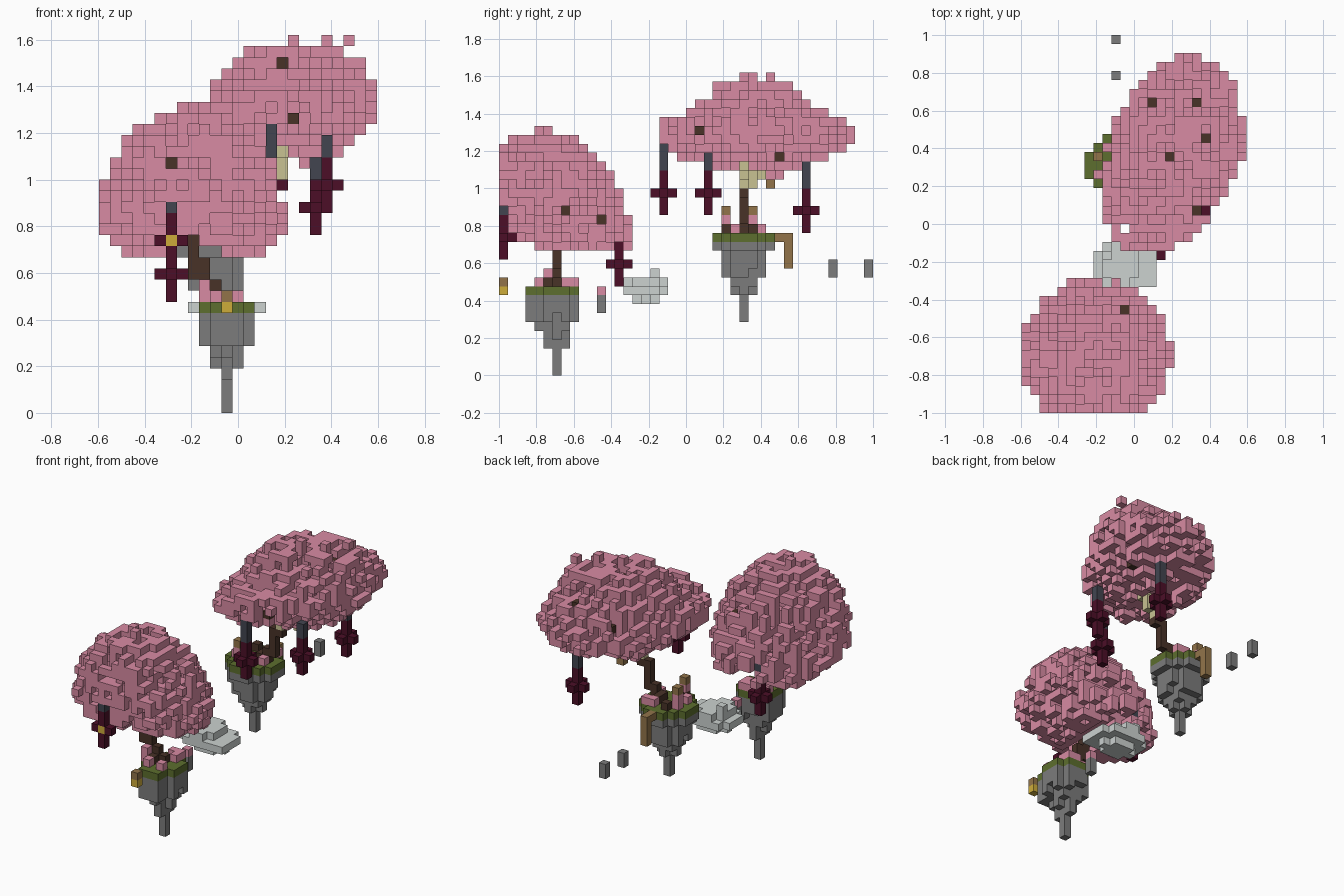
import bpy, bmesh, random
from math import hypot, sqrt
from mathutils import Vector

random.seed(7)
if bpy.data.objects.get("Cube"):
    bpy.data.objects.remove(bpy.data.objects["Cube"], do_unlink=True)

V = 2 / 42                                  # edge of one block
ORIGIN = Vector((-12.5 * V, -1, 0))


def material(name, rgb):
    lin = [((c / 255 + 0.055) / 1.055) ** 2.4 for c in rgb] + [1]
    m = bpy.data.materials.new(name)
    m.use_nodes = True
    m.diffuse_color = lin
    bsdf = m.node_tree.nodes["Principled BSDF"]
    bsdf.inputs["Base Color"].default_value = lin
    bsdf.inputs["Roughness"].default_value = 0.9
    return m


PINK = material("blossom pink", (216, 139, 163))
STONE = material("stone grey", (124, 124, 124))
GRASS = material("grass green", (93, 110, 46))
BARK = material("dark bark", (72, 50, 39))
WOOD = material("tan wood", (146, 116, 74))
KHAKI = material("pale khaki", (200, 194, 146))
MAROON = material("maroon", (76, 15, 39))
SLATE = material("slate", (66, 69, 80))
GOLD = material("gold", (206, 172, 58))
CLOUD = material("cloud white", (204, 210, 208))


def build(name, mat, cells):
    """Mesh the outer faces of a set of blocks."""
    cells = set(cells)
    bm = bmesh.new()
    verts = {}

    def vert(p):
        if p not in verts:
            verts[p] = bm.verts.new(ORIGIN + Vector(p) * V)
        return verts[p]

    for c in sorted(cells):
        for a in range(3):
            b, d = (a + 1) % 3, (a + 2) % 3
            for s in (0, 1):
                n = list(c)
                n[a] += 2 * s - 1
                if tuple(n) in cells:
                    continue
                quad = []
                for u, w in ((0, 0), (1, 0), (1, 1), (0, 1)):
                    p = list(c)
                    p[a] += s
                    p[b] += u
                    p[d] += w
                    quad.append(vert(tuple(p)))
                bm.faces.new(quad if s else quad[::-1])
    me = bpy.data.meshes.new(name)
    bm.to_mesh(me)
    bm.free()
    me.materials.append(mat)
    ob = bpy.data.objects.new(name, me)
    bpy.context.collection.objects.link(ob)


def column(i, j, low, high):
    return {(i, j, k) for k in range(low, high + 1)}


def blob(centre, rx, ry, up, down, tilt=(0, 0), shear=0, core=0.66, density=0.56):
    """Dome of blocks with a solid core and a sparse, ragged shell."""
    out = set()
    for i in range(25):
        for j in range(42):
            for k in range(33):
                y = j + 0.5 - centre[1]
                x = i + 0.5 - centre[0] - shear * y
                z = k + 0.5 - centre[2] - tilt[0] * x - tilt[1] * y
                f = sqrt((x / rx) ** 2 + (y / ry) ** 2 + (z / (up if z > 0 else down)) ** 2)
                if f < core or f < 1 and random.random() < density:
                    out.add((i, j, k))
    return out


def island(ci, cj, levels, grass_r, grass_k):
    """Tapering rock with a grass cap; levels are (bottom, radius)."""
    rock, grass = set(), set()
    for i in range(ci - 4, ci + 5):
        for j in range(cj - 4, cj + 5):
            d = hypot(i - ci, j - cj)
            if d <= grass_r:
                grass.add((i, j, grass_k))
            fits = [k for k, r in levels if d <= r]
            if fits:
                low = min(fits) + (random.choice((0, 0, 1)) if d > 1 else 0)
                rock |= column(i, j, min(low, grass_k - 1), grass_k - 1)
    return rock, grass


def knots(leaves, axis, side, spots):
    """Open a small hole in the leaves at each spot, with a branch end inside."""
    found = set()
    for spot in spots:
        line = [c for c in leaves if c[:axis] + c[axis + 1:] == spot]
        line.sort(key=lambda c: -side * c[axis])
        leaves.difference_update(line[:2])
        found.update(line[1:2])
    return found


# Blossom canopies, hollowed where the trunks and cords enter
front_leaves = blob((8.3, 6.5, 17), 8.4, 8.5, 10.4, 3.3, (0, -0.24))
front_leaves = {(i, j, k) for i, j, k in front_leaves
                if k >= 19 - 3 * j and k >= 14 + (7 <= i <= 10) + (i == 8)}
front_leaves |= column(15, 6, 19, 22)
back_leaves = blob((16.6, 28.6, 27), 7.5, 11.4, 3.4, 3.5, (0.12, 0), 0.22)
back_leaves |= blob((17.2, 28.8, 27.2), 7.6, 7.3, 6.8, 5.2, (0.12, 0), 0.22)
back_leaves = {(i, j, k) for i, j, k in back_leaves
               if k >= (22 if 30 <= j <= 33 else 23)
               and not (k <= 23 and (14 <= i <= 16 or j == 27))}
back_leaves |= {(17, 27, 33), (20, 28, 33), (22, 30, 33)}

# Branch ends showing through the leaves
front_knots = knots(front_leaves, 2, 1, [(11, 11)])
front_knots |= knots(front_leaves, 1, -1, [(6, 22)])
front_knots |= knots(front_leaves, 0, 1, [(7, 18), (11, 17)])
back_knots = knots(back_leaves, 2, 1, [(14, 34), (19, 34), (20, 30), (16, 28)])
back_knots |= knots(back_leaves, 1, -1, [(17, 26)])
back_knots |= knots(back_leaves, 0, 1, [(22, 27), (31, 24)])
build("front_canopy", PINK, front_leaves)
build("back_canopy", PINK, back_leaves)
build("front_branch_ends", BARK, front_knots)
build("back_branch_ends", BARK, back_knots)

# Floating islands
rock, grass = island(11, 6, [(0, 0), (4, 1), (5, 1.5), (6, 2.3)], 2.3, 9)
rock |= {(i, 3, k) for i in (10, 11, 12) for k in (6, 7, 8)}
rock |= {(11, 5, 3), (11, 7, 3), (11, 4, 5)}
grass |= {(i, 3, 9) for i in (10, 11, 12)}
build("front_island_rock", STONE, rock)
build("front_island_grass", GRASS, grass)
rock, grass = island(10, 27, [(6, 0), (9, 1), (10, 1.5), (11, 2.3), (13, 2.9), (14, 3.2)], 3.2, 15)
build("back_island_rock", STONE, rock)
build("back_island_grass", GRASS, grass)

# Loose stones drifting beside the islands
loose = [(10, 37, 11), (10, 41, 11), (11, 11, 7)]
for n, (i, j, k) in enumerate(loose, 1):
    build(f"loose_stone_{n}", STONE, column(i, j, k, k + 1))
build("loose_stone_blossom", PINK, [(11, 11, 9)])

# Trunks
build("front_trunk", BARK, column(10, 6, 10, 11) | column(9, 6, 11, 13)
      | column(8, 6, 12, 16) | {(10, 5, 10), (11, 6, 10)})
build("back_trunk", BARK, column(12, 27, 16, 17) | column(13, 27, 17, 20)
      | {(14, 27, 20), (9, 25, 16), (9, 29, 16), (11, 28, 16), (11, 27, 16)})
build("back_upper_branch", KHAKI, column(14, 27, 21, 23) | column(15, 27, 22, 23)
      | column(16, 28, 21, 22) | {(16, 27, 23), (15, 28, 22), (15, 29, 22)})

# Fallen blossoms and small posts on the grass
build("front_fallen_blossom", PINK, column(9, 5, 10, 11) | column(9, 7, 10, 10)
      | column(12, 4, 10, 10) | column(12, 7, 10, 10) | column(11, 8, 10, 10)
      | column(12, 8, 10, 10) | column(10, 4, 10, 10))
build("back_fallen_blossom", PINK, column(9, 25, 17, 17) | column(8, 28, 16, 17)
      | column(11, 29, 16, 16) | column(12, 26, 16, 16) | column(8, 26, 16, 16)
      | column(12, 29, 16, 16))
build("back_post_caps", WOOD, [(9, 25, 18), (8, 28, 18), (15, 30, 21)])

# Wooden spout hanging off the back island
build("back_spout", WOOD, column(10, 32, 12, 15) | {(10, 31, 15)})

# Small lantern ahead of the front island
build("lantern_cap", WOOD, [(11, 0, 10)])
build("lantern_glow", GOLD, [(11, 0, 9)])

# Hanging flowers: plus-shaped head on a slate cord
flowers = [(6, 0, 15, 3), (6, 13, 12, 3), (15, 18, 20, 3), (20, 23, 20, 2), (19, 34, 18, 3)]
for n, (i, j, k, cord) in enumerate(flowers, 1):
    head = column(i, j, k - 2, k + 2)
    head |= {(i + 1, j, k), (i - 1, j, k), (i, j + 1, k), (i, j - 1, k)}
    head = {c for c in head if c[1] >= 0}
    if j == 0:
        head.discard((i, j, k))
        build("flower_heart", GOLD, [(i, j, k)])
    build(f"flower_head_{n}", MAROON, head)
    build(f"flower_cord_{n}", SLATE, column(i, j, k + 3, k + 2 + cord))

# Drifting cloud, layer by layer
cloud = {(8, 17, 9), (14, 14, 9), (9, 17, 11)}
for k, ci, rx, ry in ((8, 11, 2.6, 1.5), (9, 11, 3.3, 2.7), (10, 10.5, 2, 2.7)):
    cloud |= {(i, j, k) for i in range(7, 15) for j in range(13, 20)
              if hypot((i - ci) / rx, (j - 16) / ry) <= 1}
build("cloud", CLOUD, cloud)
